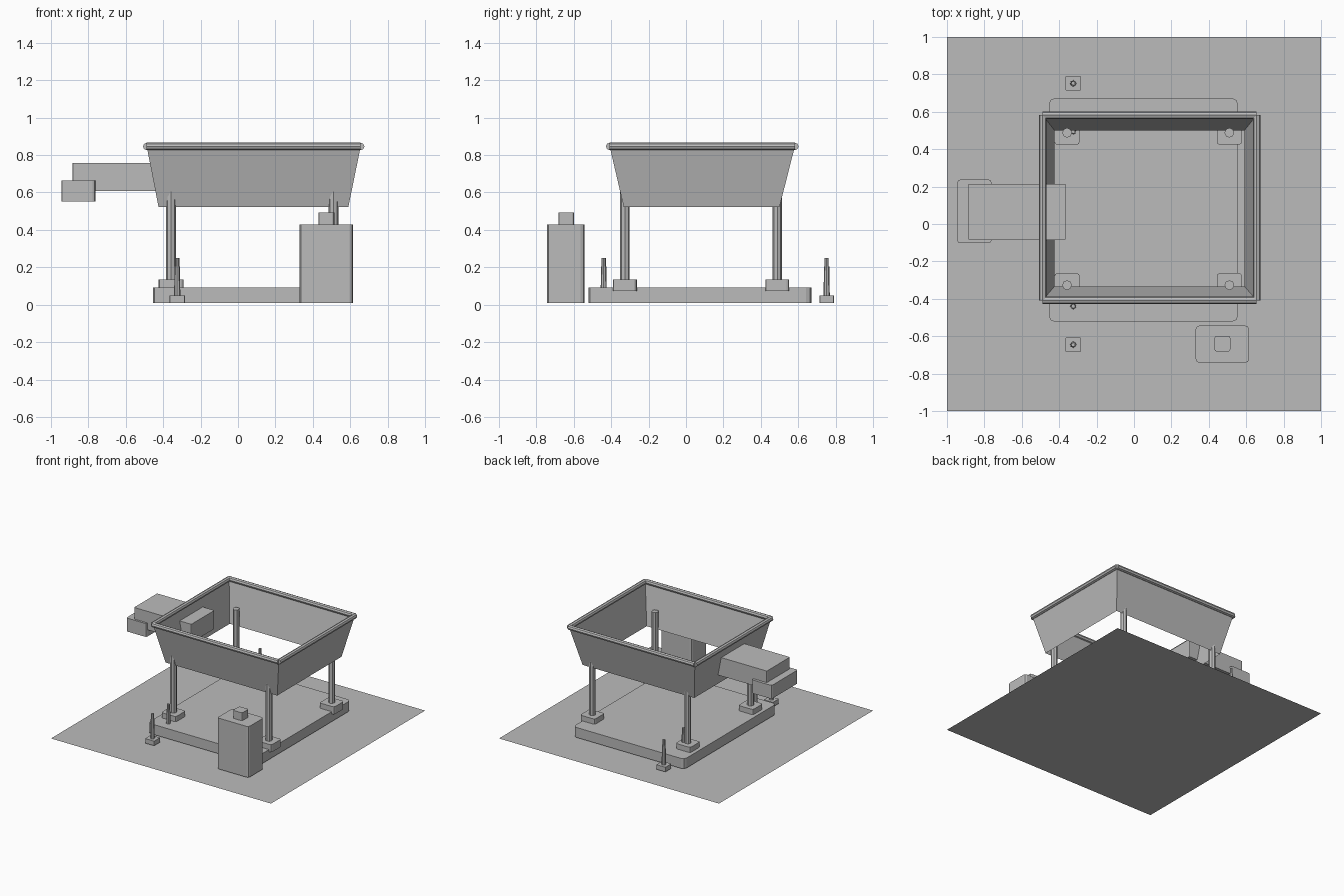
import bpy, bmesh, math
from mathutils import Vector

old = bpy.data.objects.get("Cube")
if old:
    bpy.data.objects.remove(old, do_unlink=True)

# Single plain grey finish
grey = bpy.data.materials.new("plain_grey")
grey.use_nodes = True
GREY = (0.5, 0.5, 0.5, 1)
grey.diffuse_color = GREY
grey.node_tree.nodes["Principled BSDF"].inputs["Base Color"].default_value = GREY


def finish(name, bm):
    mesh = bpy.data.meshes.new(name)
    bm.to_mesh(mesh)
    bm.free()
    mesh.materials.append(grey)
    obj = bpy.data.objects.new(name, mesh)
    bpy.context.collection.objects.link(obj)
    return obj


def block(name, x, y, z, bevel=0.0):
    """Box from (min, max) ranges, with rounded upright edges."""
    bm = bmesh.new()
    bmesh.ops.create_cube(bm, size=1)
    for v in bm.verts:
        v.co = Vector([(r[0] + r[1]) / 2 + c * (r[1] - r[0]) for r, c in zip((x, y, z), v.co)])
    if bevel:
        upright = [e for e in bm.edges
                   if abs(e.verts[0].co.z - e.verts[1].co.z) > 1e-4]
        bmesh.ops.bevel(bm, geom=upright, offset=bevel, segments=2,
                        profile=0.5, affect='EDGES')
    return finish(name, bm)


def tube(name, start, end, r1, r2=None, sides=8):
    """Capped cylinder or cone between two points."""
    start, end = Vector(start), Vector(end)
    axis = end - start
    bm = bmesh.new()
    bmesh.ops.create_cone(bm, cap_ends=True, segments=sides, radius1=r1,
                          radius2=r1 if r2 is None else r2, depth=axis.length)
    turn = axis.to_track_quat('Z', 'Y').to_matrix() if axis.xy.length > 1e-6 else None
    for v in bm.verts:
        v.co = (turn @ v.co if turn else v.co) + (start + end) / 2
    return finish(name, bm)


def rectangle(x, y, z):
    return [(x[0], y[0], z), (x[1], y[0], z), (x[1], y[1], z), (x[0], y[1], z)]


# Ground sheet and raised slab
bm = bmesh.new()
bm.faces.new([bm.verts.new(p) for p in rectangle((-1, 1), (-1, 1), 0)])
finish("ground_sheet", bm)
block("base_slab", (-0.455, 0.555), (-0.522, 0.672), (0.01, 0.092), 0.03)

# Open hopper with sloping sheet walls
lower = rectangle((-0.425, 0.59), (-0.333, 0.5), 0.523)
upper = rectangle((-0.488, 0.656), (-0.408, 0.582), 0.846)
bm = bmesh.new()
low = [bm.verts.new(p) for p in lower]
top = [bm.verts.new(p) for p in upper]
for i in range(4):
    j = (i + 1) % 4
    bm.faces.new((low[i], low[j], top[j], top[i]))
finish("hopper_walls", bm)

# Round rim bars along the hopper mouth
for i in range(4):
    tube(f"rim_bar_{i + 1}", upper[i], upper[(i + 1) % 4], 0.02)

# Legs and their footings
for x in (-0.358, 0.51):
    for y in (-0.327, 0.488):
        side = ("left" if x > 0 else "right") + ("_front" if y < 0 else "_back")
        tube(f"leg_{side}", (x, y, 0.1), (x, y, 0.67), 0.026)
        block(f"footing_{side}", (x - 0.067, x + 0.067), (y - 0.064, y + 0.064),
              (0.073, 0.135), 0.015)

# Intake duct and its lower outlet
block("duct", (-0.885, -0.365), (-0.085, 0.215), (0.607, 0.758), 0.006)
block("duct_outlet", (-0.945, -0.762), (-0.102, 0.237), (0.553, 0.663), 0.015)

# Upright tank with cap
block("tank", (0.33, 0.615), (-0.742, -0.543), (0.01, 0.428), 0.02)
block("tank_cap", (0.43, 0.515), (-0.682, -0.598), (0.42, 0.493), 0.012)

# Small stepped posts on square bases
X = -0.325
for i, y in enumerate((-0.645, -0.44, 0.495, 0.752)):
    block(f"post_base_{i + 1}", (X - 0.041, X + 0.041), (y - 0.038, y + 0.038), (0.01, 0.048), 0.004)
    tube(f"post_body_{i + 1}", (X, y, 0.04), (X, y, 0.205), 0.017, 0.014)
    tube(f"post_tip_{i + 1}", (X, y, 0.2), (X, y, 0.25), 0.011)
